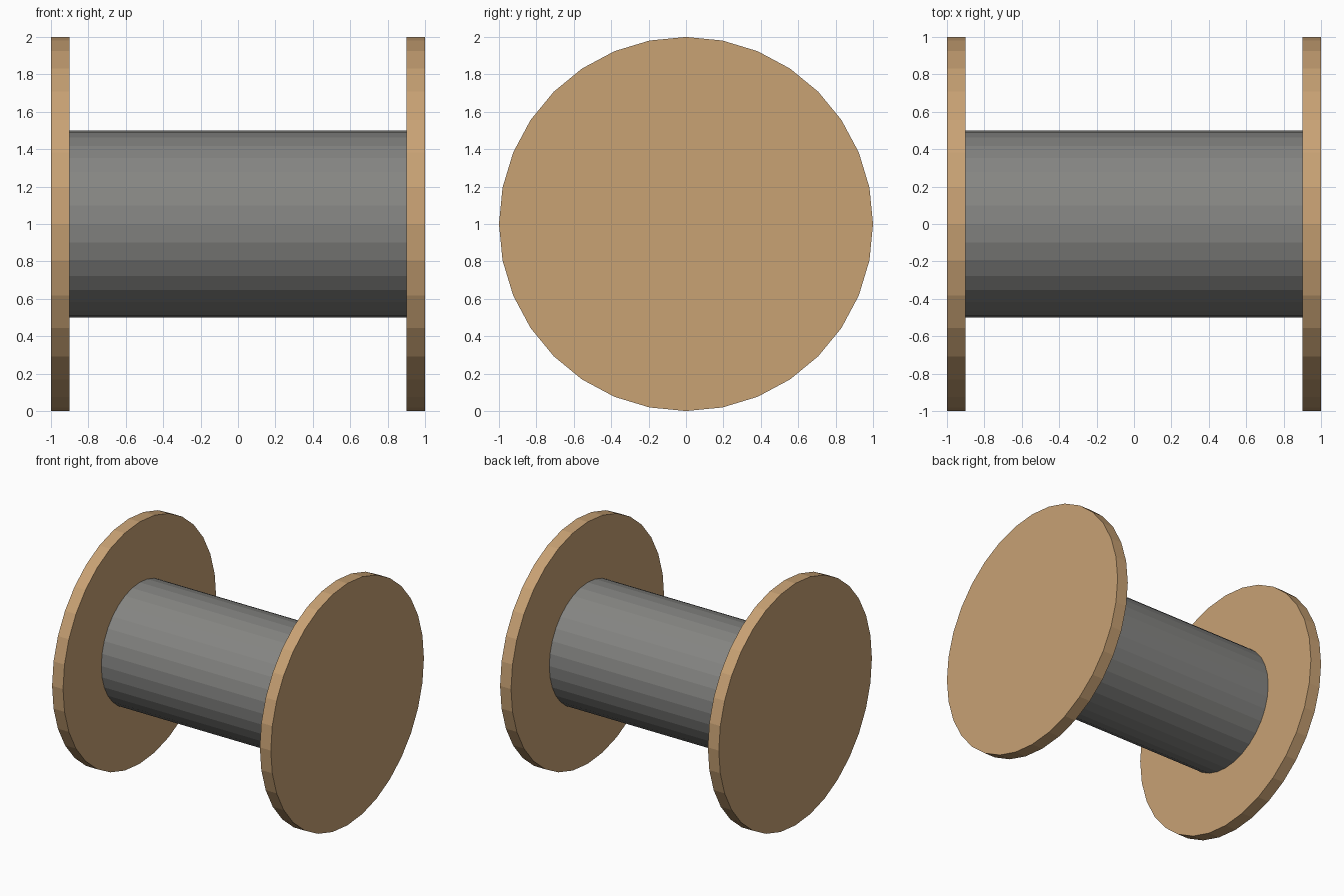
import bpy
import math
from mathutils import Matrix

if "Cube" in bpy.data.objects:
    bpy.data.objects.remove(bpy.data.objects["Cube"])


def material(name, rgb):
    m = bpy.data.materials.new(name)
    m.diffuse_color = (*rgb, 1.0)
    m.use_nodes = True
    m.node_tree.nodes["Principled BSDF"].inputs["Base Color"].default_value = m.diffuse_color
    return m


wood = material("light wood", (0.58, 0.36, 0.175))
cable = material("cable grey", (0.235, 0.235, 0.225))


def disc(name, radius, length, x, mat, caps='NGON'):
    """Flat-faced 32-sided cylinder lying along the x axis."""
    bpy.ops.mesh.primitive_cylinder_add(vertices=32, radius=radius, depth=length,
                                        end_fill_type=caps)
    ob = bpy.context.object
    ob.name = name
    ob.data.transform(Matrix.Rotation(math.pi / 2, 4, 'Y'))
    ob.location = (x, 0, 1)
    ob.data.materials.append(mat)
    return ob


# Wound drum between the flanges
disc("wound_drum", 0.5, 1.8, 0, cable, 'NOTHING')

# Round end flanges
for side, name in ((-1, "left_flange"), (1, "right_flange")):
    disc(name, 1.0, 0.1, side * 0.95, wood)
